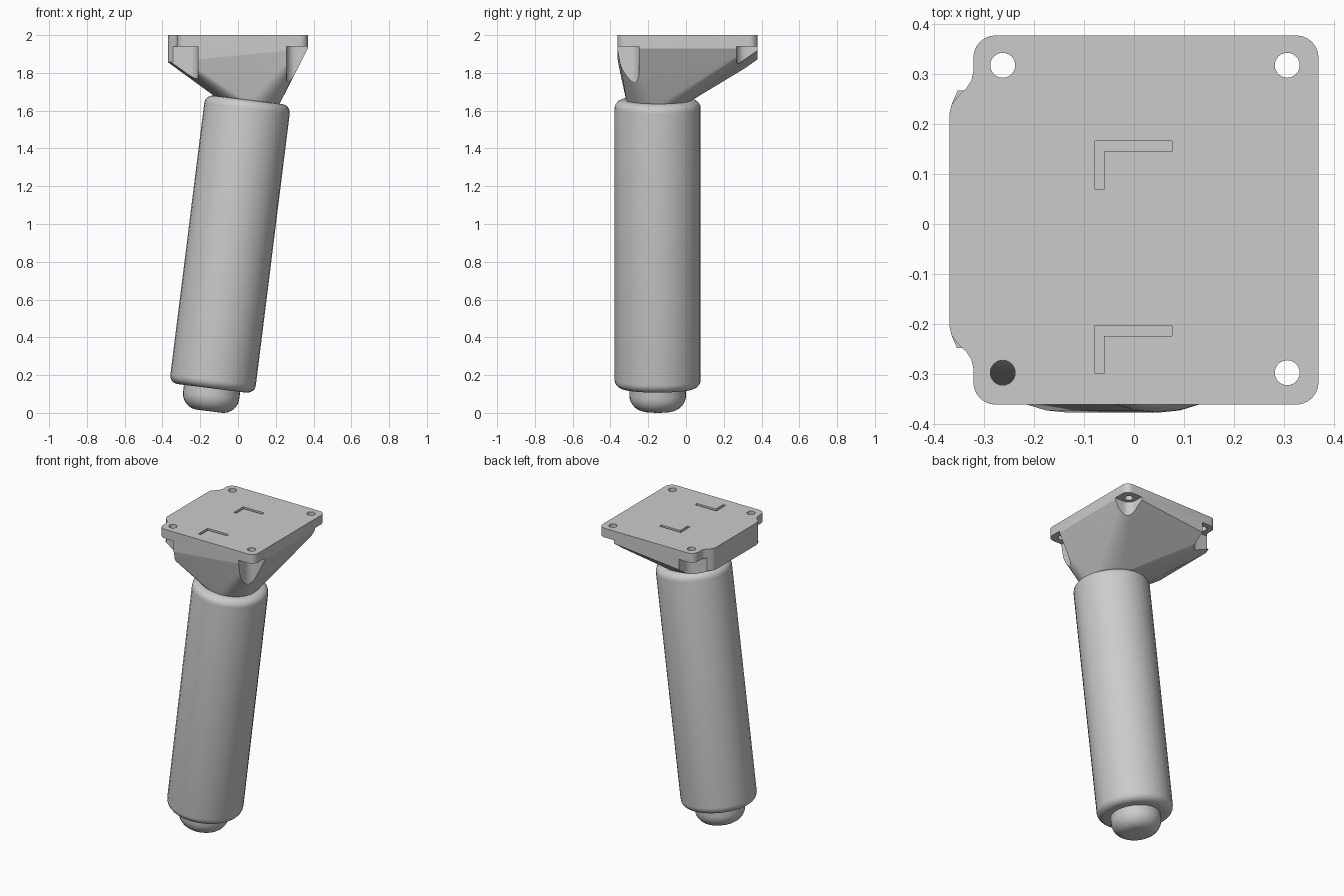
import bpy, bmesh
from math import sin, cos, pi, radians
from mathutils import Matrix, Vector

cube = bpy.data.objects.get("Cube")
if cube:
    bpy.data.objects.remove(cube)

GREY = (0.6, 0.6, 0.6, 1)
mat = bpy.data.materials.new("plain grey")
mat.use_nodes = True
mat.diffuse_color = GREY
mat.node_tree.nodes["Principled BSDF"].inputs["Base Color"].default_value = GREY

TILT = radians(7.1)
TOP = Vector((0.053, -0.15, 1.657))      # centre of the grip's upper end
# Local frame: origin at the grip's upper end, z along its leaning axis
AXIS = Matrix.Translation(TOP) @ Matrix.Rotation(TILT, 4, 'Y')
PLATE_Z, CEILING = 2.0, 1.94


def finish(name, bm):
    bmesh.ops.recalc_face_normals(bm, faces=bm.faces)
    mesh = bpy.data.meshes.new(name)
    bm.to_mesh(mesh)
    bm.free()
    ob = bpy.data.objects.new(name, mesh)
    bpy.context.collection.objects.link(ob)
    mesh.materials.append(mat)
    return ob


def select(ob):
    bpy.ops.object.select_all(action='DESELECT')
    ob.select_set(True)
    bpy.context.view_layer.objects.active = ob


def smooth(ob):
    select(ob)
    bpy.ops.object.shade_smooth_by_angle(angle=radians(30))


def arc(cx, cy, r, a0, a1, n=6):
    return [(cx + r * cos(radians(a0 + (a1 - a0) * i / n)),
             cy + r * sin(radians(a0 + (a1 - a0) * i / n))) for i in range(n + 1)]


def prism(name, pts, low, high):
    """Extrude an outline between two heights; low may be a function of x."""
    bm = bmesh.new()
    floor = low if callable(low) else (lambda x: low)
    a = [bm.verts.new((x, y, floor(x))) for x, y in pts]
    b = [bm.verts.new((x, y, high)) for x, y in pts]
    bm.faces.new(a)
    bm.faces.new(b)
    for i in range(len(pts)):
        j = (i + 1) % len(pts)
        bm.faces.new((a[i], a[j], b[j], b[i]))
    return finish(name, bm)


def cut(ob, cutter):
    select(ob)
    mod = ob.modifiers.new("cut", 'BOOLEAN')
    mod.operation, mod.solver, mod.object = 'DIFFERENCE', 'EXACT', cutter
    bpy.ops.object.modifier_apply(modifier=mod.name)


def lathe(name, profile, segments=32):
    """Turn a (radius, height) profile around the leaning axis."""
    bm = bmesh.new()
    vs = [bm.verts.new((r, 0, z)) for r, z in profile]
    es = [bm.edges.new(p) for p in zip(vs, vs[1:])]
    bmesh.ops.spin(bm, geom=vs + es, axis=(0, 0, 1), cent=(0, 0, 0),
                   angle=2 * pi, steps=segments)
    bmesh.ops.remove_doubles(bm, verts=bm.verts, dist=0.0001)
    bm.transform(AXIS)
    smooth(finish(name, bm))


# Grip with rounded rims, and the button at its lower end
L, R, F = 1.539, 0.228, 0.045
lathe("grip", [(0, -L)] + arc(R - F, F - L, F, -90, 0) + arc(R - F, -F, F, 0, 90) + [(0, 0)])
B, BR, BF = L + 0.122, 0.15, 0.085
lathe("end_button", [(0, -B)] + arc(BR - BF, BF - B, BF, -90, 0, 8) + [(BR, 0.05 - L), (0, 0.05 - L)])

# Plate outline: rounded corners, with the left side stepped in at both ends
X, XL, XS, Y0, Y1, C = 0.37, -0.37, -0.322, -0.362, 0.378, 0.045
step = [(XS, 0.305), (-0.326, 0.287), (-0.336, 0.272), (-0.355, 0.254),
        (-0.366, 0.238), (XL, 0.22)]
outline = (arc(X - C, Y0 + C, C, -90, 0) + arc(X - C, Y1 - C, C, 0, 90)
           + arc(XS + C, Y1 - C, C, 90, 180) + step
           + [(x, 0.016 - y) for x, y in reversed(step)]
           + arc(XS + C, Y0 + C, C, 180, 270))


def underside(x):
    return 1.8925 + 0.1 * x


plate = prism("mounting_plate", outline, underside, PLATE_Z)

# Flared neck: hull from the plate's slanted underside to a ring on the grip
bm = bmesh.new()
for x, y in outline:
    bm.verts.new((x, y, underside(x)))
for x, y in arc(0, 0, 0.165, 0, 360, 40)[:-1]:
    bm.verts.new(AXIS @ Vector((x, y, -0.01)))
bmesh.ops.convex_hull(bm, input=bm.verts)
bmesh.ops.delete(bm, geom=[v for v in bm.verts if not v.link_faces], context='VERTS')
neck = finish("flared_neck", bm)

# Screw holes, each with an open pocket below the plate's corner
cutters = []
P = 0.05
for cx, sx in ((-0.263, -1), (0.307, 1)):
    for cy, sy in ((-0.298, -1), (0.318, 1)):
        corner = [(cx - sx * u, cy - sy * v) for u, v in arc(0, 0, P, 90, 0)]
        far = 0.3
        pocket = prism("pocket_cutter",
                       [(cx + sx * far, cy - sy * P)] + corner
                       + [(cx - sx * P, cy + sy * far), (cx + sx * far, cy + sy * far)],
                       1.5, CEILING)
        hole = prism("hole_cutter", arc(cx, cy, 0.025, 0, 360, 24)[:-1], 1.9, 2.1)
        cut(plate, pocket)
        cut(neck, pocket)
        cut(plate, hole)
        cutters += [pocket, hole]

# Two angled grooves in the top face
for y in (0.166, -0.203):
    groove = prism("groove_cutter",
                   [(-0.078, y), (0.076, y), (0.076, y - 0.021), (-0.06, y - 0.021),
                    (-0.06, y - 0.097), (-0.078, y - 0.097)], PLATE_Z - 0.02, 2.1)
    cut(plate, groove)
    cutters.append(groove)

for c in cutters:
    bpy.data.objects.remove(c)
smooth(plate)
smooth(neck)
